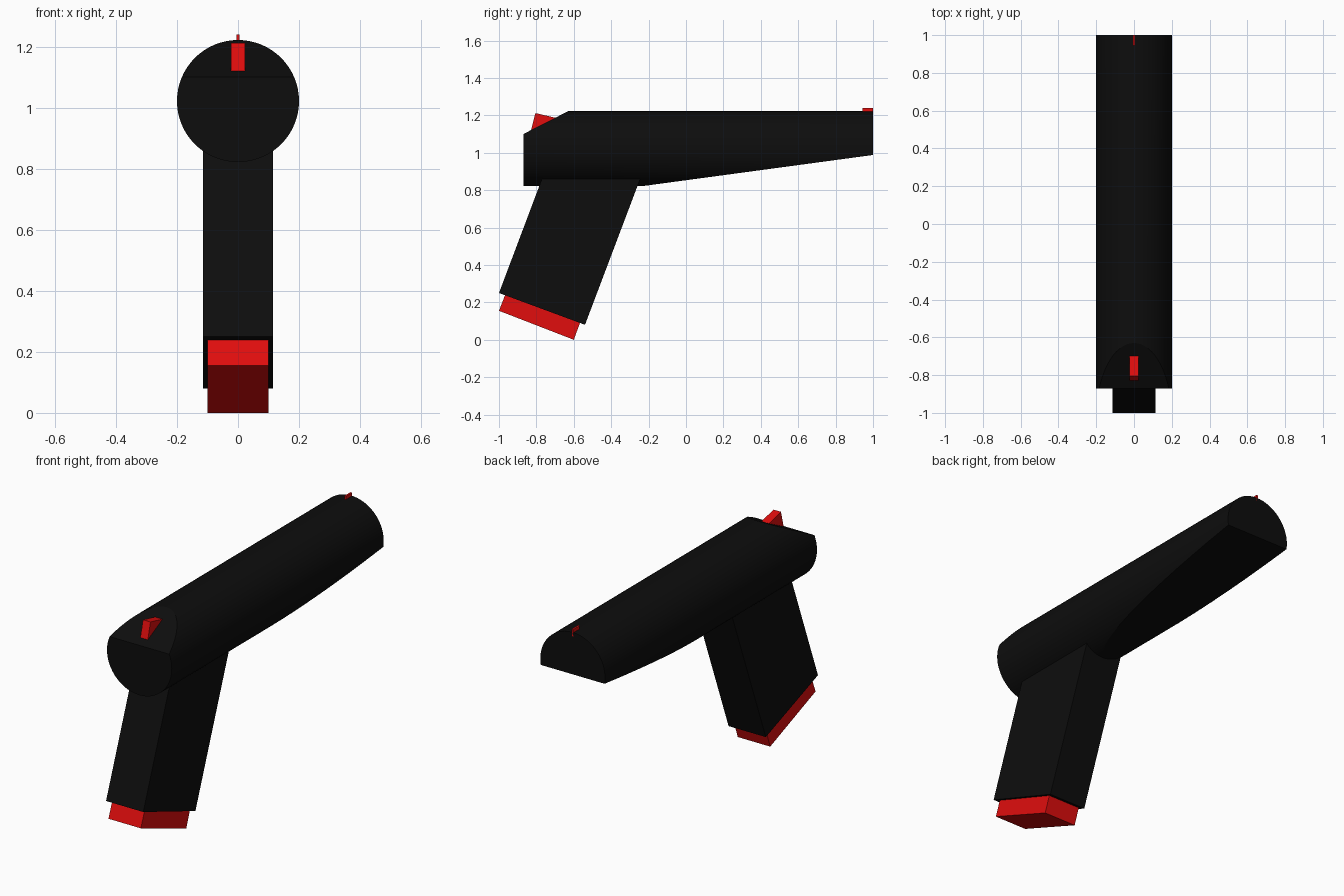
import bpy, bmesh, math
from mathutils import Matrix, Vector

if "Cube" in bpy.data.objects:
    bpy.data.objects.remove(bpy.data.objects["Cube"])


def material(name, color):
    m = bpy.data.materials.new(name)
    m.diffuse_color = color
    m.use_nodes = True
    m.node_tree.nodes["Principled BSDF"].inputs["Base Color"].default_value = m.diffuse_color
    return m


BLACK = material("black", (0.004, 0.004, 0.004, 1))
RED = material("red", (0.75, 0.004, 0.004, 1))


def finish(bm, name, mat):
    bmesh.ops.recalc_face_normals(bm, faces=bm.faces)
    me = bpy.data.meshes.new(name)
    bm.to_mesh(me)
    bm.free()
    me.materials.append(mat)
    ob = bpy.data.objects.new(name, me)
    bpy.context.collection.objects.link(ob)
    return ob


def slab(name, profile, half_width, mat):
    """Extrude a side profile of (y, z) points symmetrically across x."""
    bm = bmesh.new()
    face = bm.faces.new([bm.verts.new((-half_width, y, z)) for y, z in profile])
    new = bmesh.ops.extrude_face_region(bm, geom=[face])["geom"]
    verts = [v for v in new if isinstance(v, bmesh.types.BMVert)]
    bmesh.ops.translate(bm, verts=verts, vec=(2 * half_width, 0, 0))
    if not any(abs(f.normal.x) > 0.9 and f.calc_center_median().x < 0 for f in bm.faces):
        bm.faces.new([v for v in bm.verts if v.co.x < 0])
    return finish(bm, name, mat)


def slice_off(bm, a, b, keep):
    """Cut along the side-view line a-b, keep the side holding point keep, cap the cut."""
    (ay, az), (by, bz) = a, b
    normal = Vector((0, bz - az, ay - by)).normalized()
    point = Vector((0, ay, az))
    if (Vector((0, *keep)) - point).dot(normal) > 0:
        normal = -normal
    cut = bmesh.ops.bisect_plane(bm, geom=bm.verts[:] + bm.edges[:] + bm.faces[:],
                                 plane_co=point, plane_no=normal, clear_outer=True)
    edges = [e for e in cut["geom_cut"] if isinstance(e, bmesh.types.BMEdge)]
    bmesh.ops.contextual_create(bm, geom=edges)


# Barrel: round body with a tapered underside and a chamfered rear top
BACK, FRONT, RADIUS, AXIS_Z = -0.87, 1.0, 0.2, 1.022
bm = bmesh.new()
place = Matrix.Translation((0, (BACK + FRONT) / 2, AXIS_Z)) @ Matrix.Rotation(math.pi / 2, 4, "X")
bmesh.ops.create_cone(bm, cap_ends=True, segments=64, radius1=RADIUS, radius2=RADIUS,
                      depth=FRONT - BACK, matrix=place)
for f in bm.faces:
    f.smooth = len(f.verts) == 4
slice_off(bm, (-0.23, 0.822), (1.0, 0.988), (0, 1.1))
slice_off(bm, (-0.87, 1.10), (-0.63, 1.222), (0, 1.0))
for f in bm.faces:
    c = f.calc_center_median()
    f.smooth = f.smooth and abs(math.hypot(c.x, c.z - AXIS_Z) - RADIUS) < 0.005
finish(bm, "barrel", BLACK)

# Raked grip, running up into the barrel
slab("grip", [(-1.0, 0.25), (-0.54, 0.08), (-0.23, 0.90), (-0.755, 0.90)], 0.115, BLACK)

# Red base plate under the grip
slab("grip_base", [(-1.0, 0.155), (-0.6, 0.005 - 0.005), (-0.565, 0.095), (-0.965, 0.245)], 0.1, RED)

# Hammer block on the rear chamfer and thin front sight
slab("rear_hammer", [(-0.83, 1.115), (-0.805, 1.212), (-0.69, 1.185), (-0.71, 1.10)], 0.023, RED)
slab("front_sight", [(0.945, 1.20), (1.0, 1.20), (1.0, 1.24), (0.945, 1.24)], 0.005, RED)
